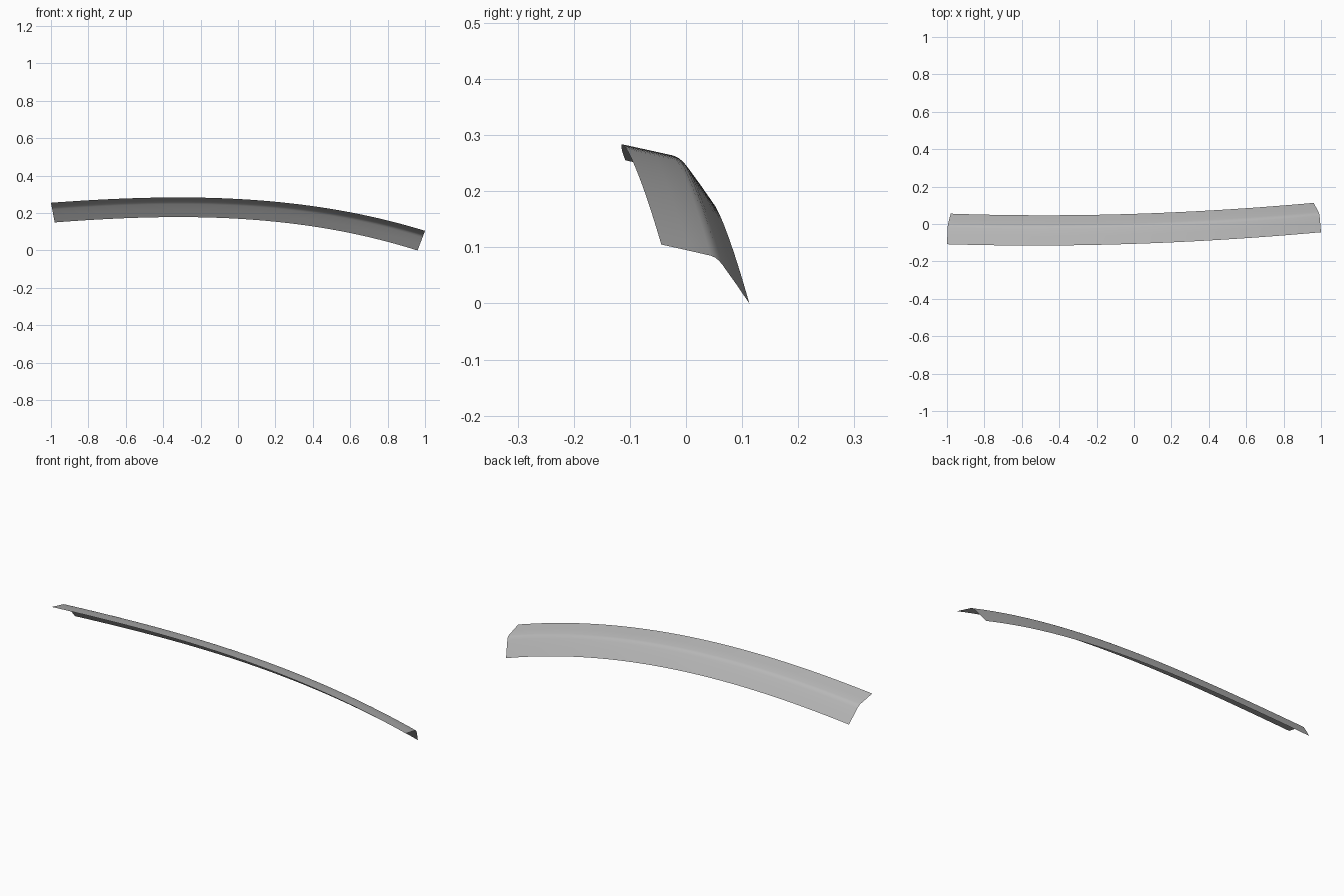
import bpy, bmesh

if "Cube" in bpy.data.objects:
    bpy.data.objects.remove(bpy.data.objects["Cube"])

# Cross-section of the strip: (back, down) offsets from the front edge
PROFILE = [(0, 0), (.05, .011), (.09, .020), (.098, .0235), (.105, .029),
           (.111, .036), (.135, .069), (.16, .105)]
STEPS = 48


def front_edge(u):
    """Gently arched path followed by the front edge."""
    y = -.1061 + .0333 * u + .0301 * u**2 - .0013 * u**3
    z = .2752 - .0542 * u - .0952 * u**2 - .0208 * u**3
    return y, z


# Sweep the bent profile along the arch, leaning it square to the path
bm = bmesh.new()
rows = []
for i in range(STEPS + 1):
    u = -1 + 2 * i / STEPS
    y, z = front_edge(u)
    lean = -.01 - .03 * u
    width = 1 - .02 * u
    rows.append([bm.verts.new((u + lean * d / .105, y + b * width, z - d))
                 for b, d in PROFILE])
for a, b in zip(rows, rows[1:]):
    for j in range(len(PROFILE) - 1):
        bm.faces.new((a[j], b[j], b[j + 1], a[j + 1]))

mesh = bpy.data.meshes.new("curved_trim_strip")
bm.to_mesh(mesh)
bm.free()
for p in mesh.polygons:
    p.use_smooth = True
strip = bpy.data.objects.new("curved_trim_strip", mesh)
bpy.context.collection.objects.link(strip)

# Mid-grey finish
grey = bpy.data.materials.new("mid_grey")
grey.diffuse_color = (.48, .48, .48, 1)
grey.use_nodes = True
grey.node_tree.nodes["Principled BSDF"].inputs["Base Color"].default_value = grey.diffuse_color
mesh.materials.append(grey)
